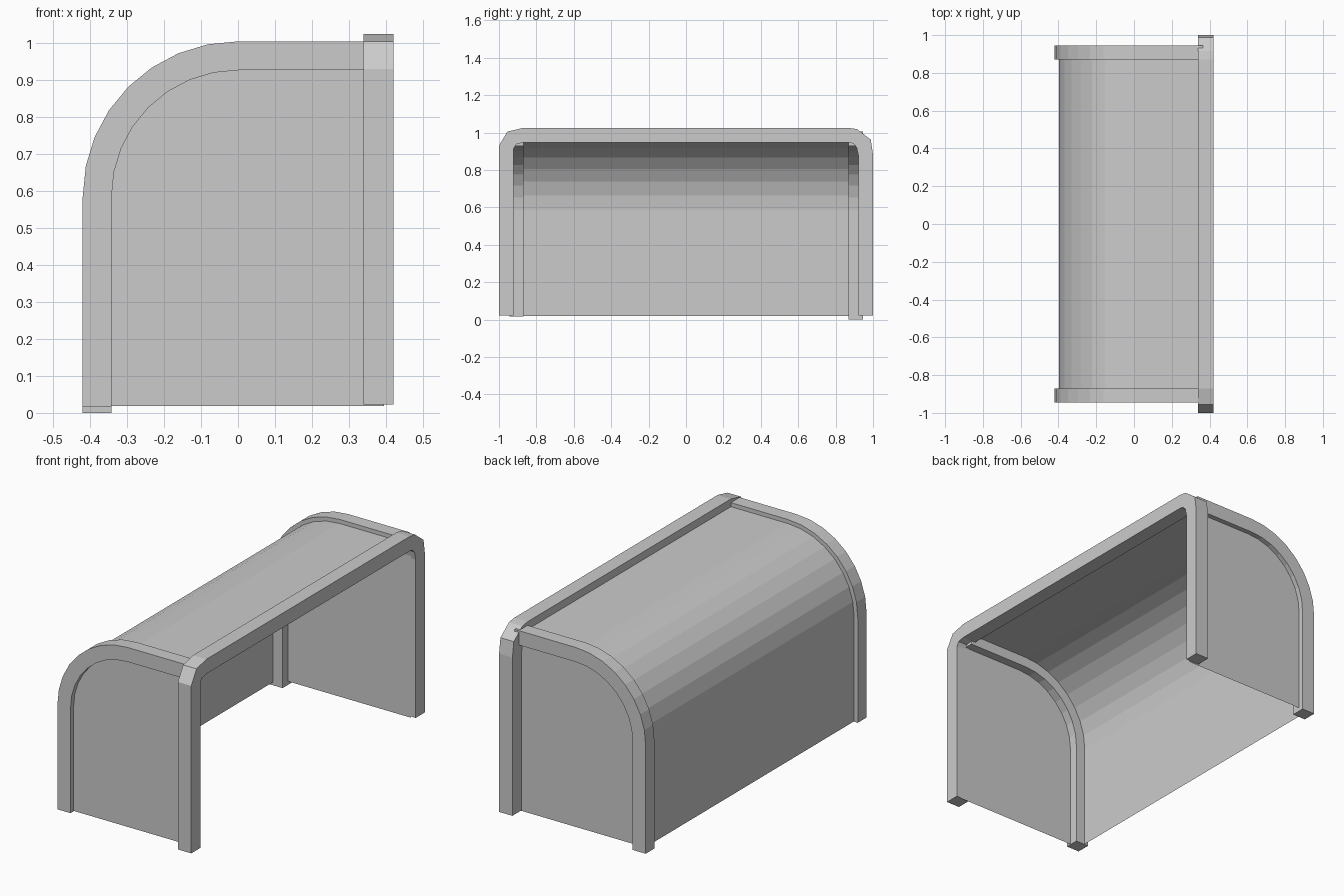
import bpy, bmesh
from math import sin, cos, pi

if "Cube" in bpy.data.objects:
    bpy.data.objects.remove(bpy.data.objects["Cube"])

SEG = 8          # facets in the quarter-round
CZ = 0.585       # height of the arc centre


def finish(name, bm):
    bmesh.ops.recalc_face_normals(bm, faces=bm.faces)
    me = bpy.data.meshes.new(name)
    bm.to_mesh(me)
    bm.free()
    ob = bpy.data.objects.new(name, me)
    bpy.context.collection.objects.link(ob)
    return ob


def hood_profile(r, z0, x1):
    """Wall up, quarter arc, then flat roof, as (x, z) points."""
    arc = [(-r * cos(i * pi / 2 / SEG), CZ + r * sin(i * pi / 2 / SEG)) for i in range(SEG + 1)]
    return [(-r, z0)] + arc + [(x1, CZ + r)]


def band(name, outer, inner, place, a, b):
    """Solid strip between two matching profiles, thick from a to b."""
    bm = bmesh.new()
    rings = [[bm.verts.new(place(p, d)) for p, d in
              ((o, a), (o, b), (i, b), (i, a))] for o, i in zip(outer, inner)]
    for r, s in zip(rings, rings[1:]):
        for k in range(4):
            n = (k + 1) % 4
            bm.faces.new((r[k], r[n], s[n], s[k]))
    bm.faces.new(rings[0])
    bm.faces.new(rings[-1])
    return finish(name, bm)


# Curved end frames, the rear one reaching slightly lower
for name, a, b, foot in (("front_side_frame", -0.945, -0.87, 0.016),
                         ("rear_side_frame", 0.87, 0.945, 0.0)):
    band(name, hood_profile(0.42, foot, 0.365), hood_profile(0.342, foot, 0.365),
         lambda p, d: (p[0], d, p[1]), a, b)

# Opening frame with slightly uneven chamfered corners
outer = [(-1, 0.023), (-1, 0.93), (-0.955, 1.005), (-0.87, 1.025),
         (0.87, 1.025), (0.915, 1.018), (0.988, 0.962), (1, 0.88), (1, 0.023)]
inner = [(-0.921, 0.023), (-0.921, 0.915), (-0.907, 0.938), (-0.87, 0.946),
         (0.87, 0.946), (0.893, 0.942), (0.912, 0.922), (0.921, 0.88), (0.921, 0.023)]
band("opening_frame", outer, inner, lambda p, d: (d, p[0], p[1]), 0.34, 0.42)

# Thin hood: back wall and roof, closed by two end panels
bm = bmesh.new()
Y = 0.918
prof = hood_profile(0.398, 0.018, 0.395)
sides = [[bm.verts.new((x, y, z)) for x, z in prof] for y in (-Y, Y)]
for i in range(len(prof) - 1):
    bm.faces.new((sides[0][i], sides[0][i + 1], sides[1][i + 1], sides[1][i]))
for y, s in zip((-Y, Y), sides):
    bm.faces.new(s + [bm.verts.new((0.395, y, 0.018))])
finish("hood_shell", bm)
